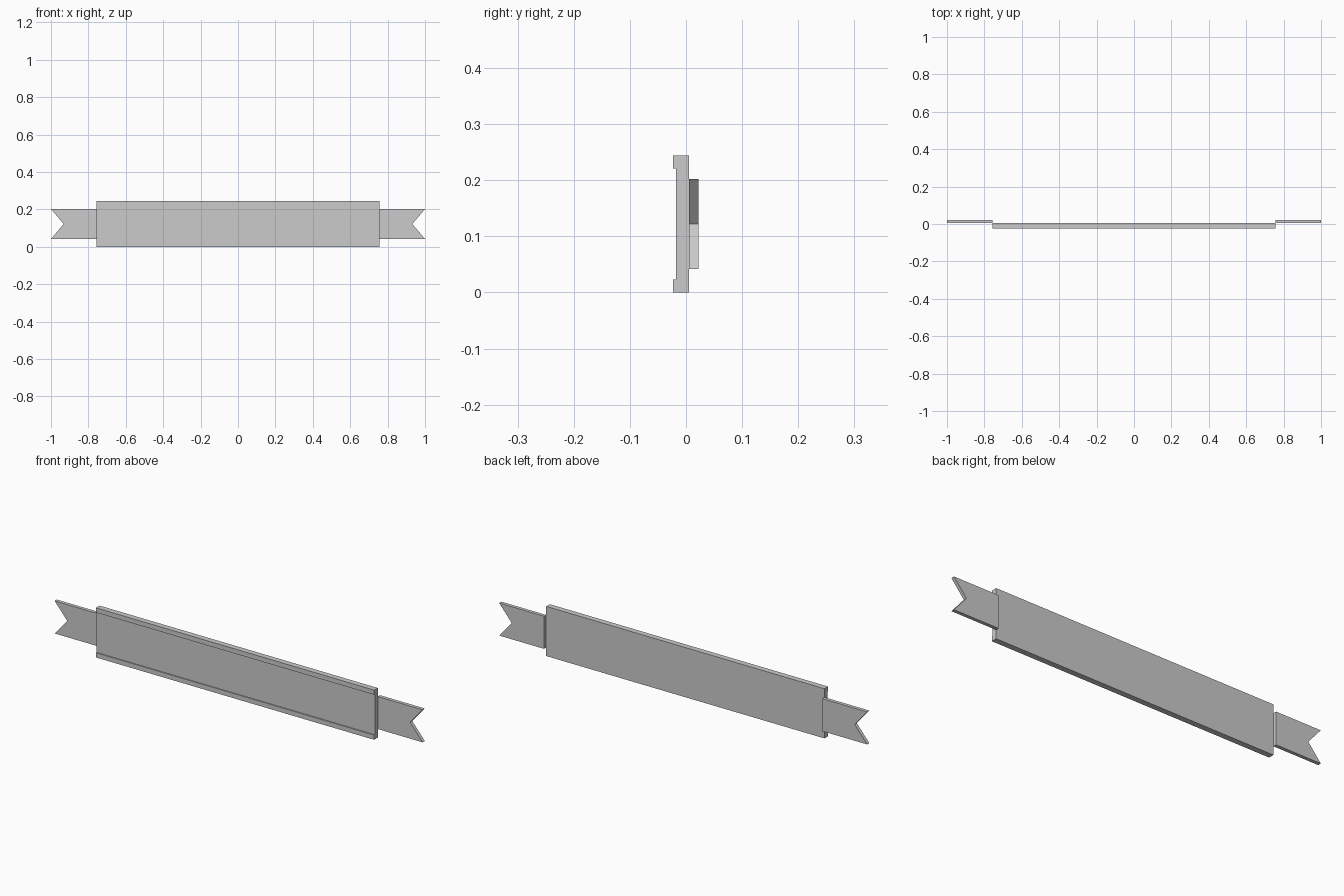
import bpy
import bmesh

if "Cube" in bpy.data.objects:
    bpy.data.objects.remove(bpy.data.objects["Cube"])

# One plain grey for the whole ribbon sign
grey = bpy.data.materials.new("plain_grey")
grey.diffuse_color = (0.6, 0.6, 0.6, 1.0)
grey.use_nodes = True
grey.node_tree.nodes["Principled BSDF"].inputs["Base Color"].default_value = grey.diffuse_color


def prism(name, outline, offset):
    """Extrude a closed outline of 3D points along an offset."""
    bm = bmesh.new()
    face = bm.faces.new([bm.verts.new(p) for p in outline])
    new = bmesh.ops.extrude_face_region(bm, geom=[face])["geom"]
    verts = [v for v in new if isinstance(v, bmesh.types.BMVert)]
    bmesh.ops.translate(bm, verts=verts, vec=offset)
    bmesh.ops.recalc_face_normals(bm, faces=bm.faces)
    mesh = bpy.data.meshes.new(name)
    bm.to_mesh(mesh)
    bm.free()
    mesh.materials.append(grey)
    obj = bpy.data.objects.new(name, mesh)
    bpy.context.collection.objects.link(obj)
    return obj


HALF, HEIGHT, LIP = 0.756, 0.244, 0.023
FRONT, RECESS, BACK, TAIL_BACK = -0.023, -0.018, 0.005, 0.022

# Main panel: channel profile with a raised lip along top and bottom
profile = [(BACK, 0), (FRONT, 0), (FRONT, LIP), (RECESS, LIP),
           (RECESS, HEIGHT - LIP), (FRONT, HEIGHT - LIP),
           (FRONT, HEIGHT), (BACK, HEIGHT)]
prism("panel", [(-HALF, y, z) for y, z in profile], (2 * HALF, 0, 0))

# Swallow-tailed ribbon ends, set behind the panel
tail = [(HALF, 0.042), (1.0, 0.042), (0.932, 0.122), (1.0, 0.202), (HALF, 0.202)]
for side, name in ((-1, "left_tail"), (1, "right_tail")):
    prism(name, [(side * x, BACK, z) for x, z in tail], (0, TAIL_BACK - BACK, 0))
